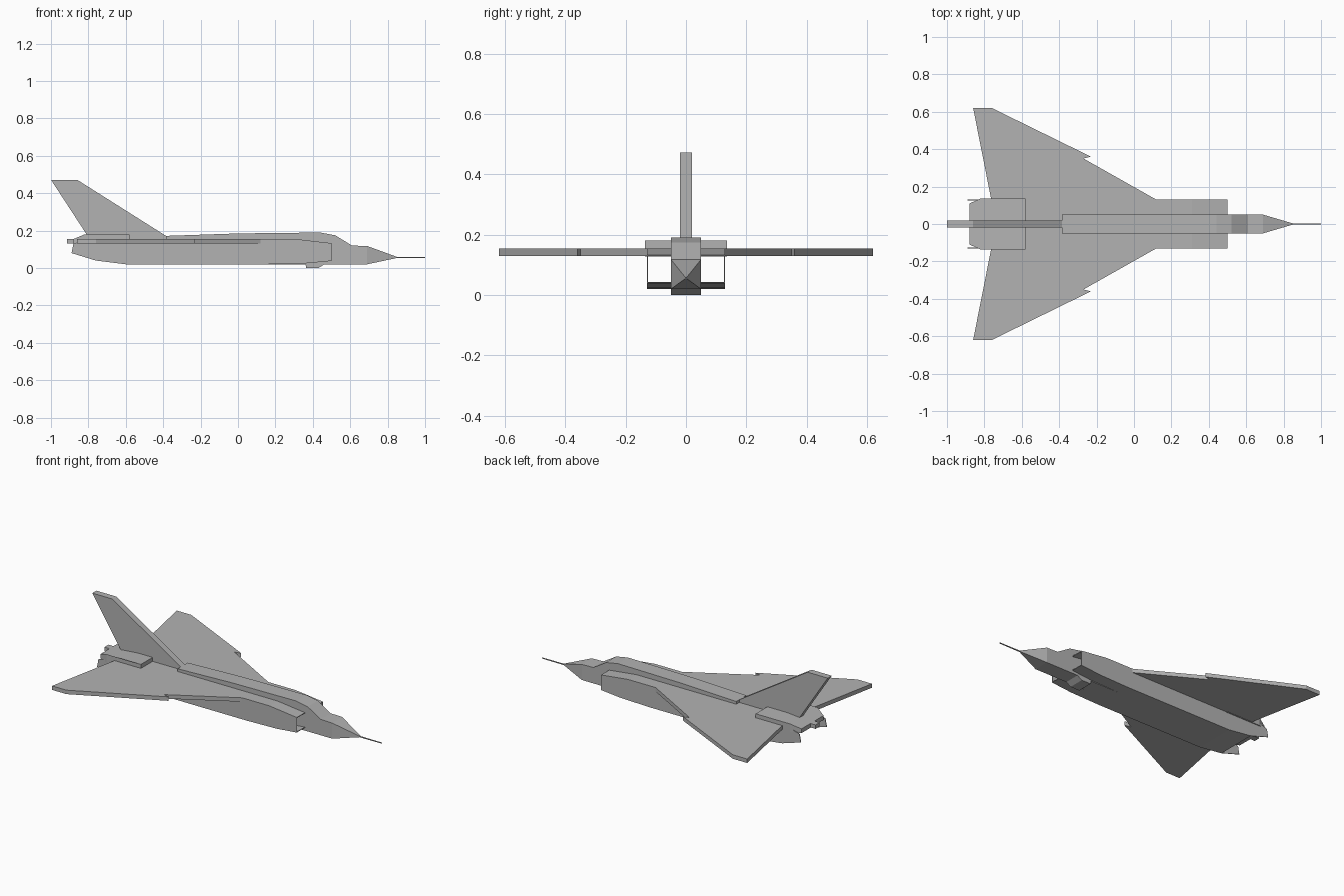
import bpy
import bmesh

cube = bpy.data.objects.get("Cube")
if cube:
    bpy.data.objects.remove(cube, do_unlink=True)

grey = bpy.data.materials.new("airframe grey")
grey.use_nodes = True
grey.diffuse_color = (0.45, 0.45, 0.45, 1)
grey.node_tree.nodes["Principled BSDF"].inputs["Base Color"].default_value = grey.diffuse_color


def finish(name, bm):
    bmesh.ops.recalc_face_normals(bm, faces=bm.faces)
    mesh = bpy.data.meshes.new(name)
    bm.to_mesh(mesh)
    bm.free()
    mesh.materials.append(grey)
    obj = bpy.data.objects.new(name, mesh)
    bpy.context.collection.objects.link(obj)
    return obj


def prism(name, outline, lo, hi, plan=False):
    """Extrude a side outline (x, z) along y, or a plan outline (x, y) along z."""
    bm = bmesh.new()
    rings = []
    for depth in (lo, hi):
        rings.append([bm.verts.new((a, b, depth) if plan else (a, depth, b))
                      for a, b in outline])
    for ring in rings:
        bm.faces.new(ring)
    n = len(outline)
    for i in range(n):
        j = (i + 1) % n
        bm.faces.new((rings[0][i], rings[0][j], rings[1][j], rings[1][i]))
    return finish(name, bm)


def mirrored(half):
    """Close a half plan outline across the centre line."""
    return half + [(x, -y) for x, y in reversed(half)]


def sheet(name, path, width, thickness):
    """Thin bent plate following a side path."""
    back = [(x, z + thickness) for x, z in reversed(path)]
    return prism(name, path + back, -width, width)


HALF_BODY = 0.05
HALF_DUCT = 0.13
SKIN = 0.004

# Central fuselage with stepped windscreen
prism("fuselage", [(0.69, 0.02), (0.69, 0.118), (0.61, 0.12), (0.52, 0.175),
                   (0.44, 0.19), (0.0, 0.185), (-0.385, 0.172), (-0.385, 0.02)],
      -HALF_BODY, HALF_BODY)

# Pyramid nose
bm = bmesh.new()
base = [bm.verts.new((0.69, y * HALF_BODY, z))
        for y, z in ((-1, 0.02), (1, 0.02), (1, 0.118), (-1, 0.118))]
tip = bm.verts.new((0.86, 0, 0.056))
bm.faces.new(base)
for i in range(4):
    bm.faces.new((base[i], base[(i + 1) % 4], tip))
finish("nose", bm)

# Probe and belly fairing
prism("nose_probe", [(0.84, 0.053), (1.0, 0.054), (1.0, 0.058), (0.84, 0.059)], -0.003, 0.003)
prism("belly_fairing", [(0.36, 0.025), (0.365, 0), (0.43, 0), (0.47, 0.025)],
      -HALF_BODY, HALF_BODY)

# Open intake ducts: side walls, floor and roof
wall = [(0.5, 0.038), (0.5, 0.133), (0.31, 0.155), (-0.8, 0.155), (-0.88, 0.13),
        (-0.89, 0.08), (-0.76, 0.04), (-0.6, 0.02), (0.15, 0.02), (0.36, 0.025)]
for side, label in ((1, "left"), (-1, "right")):
    edges = sorted((side * HALF_DUCT, side * (HALF_DUCT - SKIN)))
    prism(label + "_duct_wall", wall, *edges)
sheet("duct_floor", [(0.5, 0.038), (0.36, 0.025), (0.15, 0.02), (-0.6, 0.02), (-0.76, 0.04)],
      HALF_DUCT, SKIN)
sheet("duct_roof", [(0.5, 0.129), (0.31, 0.151), (0.08, 0.151)], HALF_DUCT, SKIN)

# Delta wing with notched leading edge
prism("delta_wing", mirrored([(0.12, 0.13), (-0.27, 0.35), (-0.23, 0.36), (-0.76, 0.62),
                              (-0.86, 0.62), (-0.765, 0.14)]), 0.13, 0.155, plan=True)

# Rear deck over the exhaust, sloping down at the back
deck = prism("rear_deck", mirrored([(-0.58, 0.136), (-0.82, 0.136), (-0.88, 0.11)]),
             0.128, 0.18, plan=True)
for v in deck.data.vertices:
    if v.co.x < -0.85 and v.co.z > 0.15:
        v.co.z = 0.155

# Tail fin and tail cone
prism("tail_fin", [(-1.0, 0.472), (-0.86, 0.472), (-0.385, 0.172), (-0.385, 0.15),
                   (-0.79, 0.15)], -0.02, 0.02)
prism("tail_cone", [(-0.915, 0.13), (-0.8, 0.13), (-0.8, 0.155), (-0.915, 0.155)], -0.02, 0.02)
